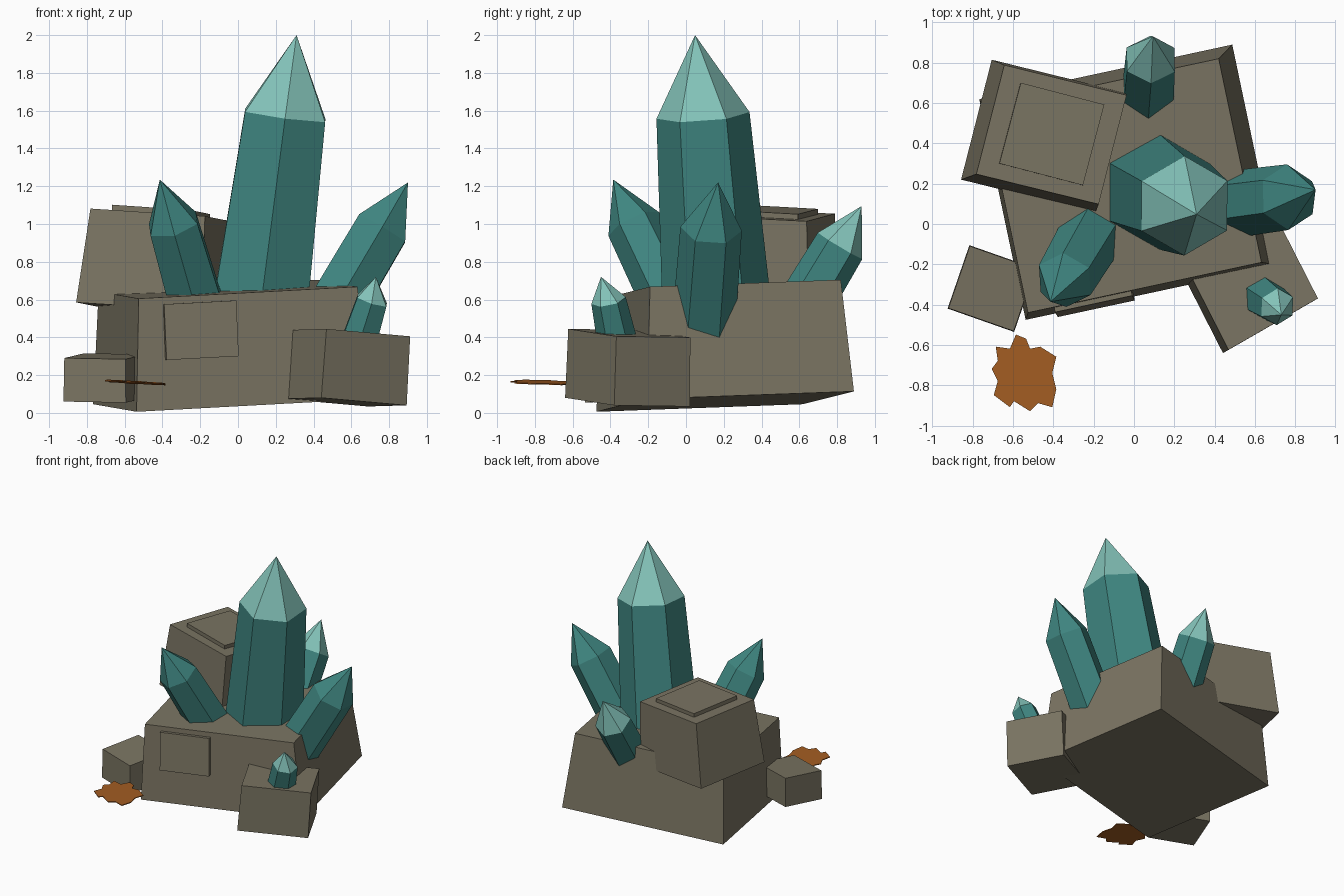
import bpy
import bmesh
from math import sin, cos, radians
from mathutils import Vector

default_cube = bpy.data.objects.get("Cube")
if default_cube:
    bpy.data.objects.remove(default_cube, do_unlink=True)


def make_material(name, red, green, blue):
    material = bpy.data.materials.new(name)
    material.use_nodes = True
    colour = (red, green, blue, 1)
    material.diffuse_color = colour
    shader = next(n for n in material.node_tree.nodes if n.type == "BSDF_PRINCIPLED")
    shader.inputs["Base Color"].default_value = colour
    shader.inputs["Roughness"].default_value = 0.9
    return material


stone = make_material("brown_grey_stone", 0.195, 0.175, 0.123)
teal = make_material("deep_teal_crystal", 0.05, 0.24, 0.22)
pale = make_material("pale_teal_tip", 0.23, 0.55, 0.49)
rust = make_material("rust_orange_leaf", 0.37, 0.11, 0.016)


def finish(name, bm, materials):
    bmesh.ops.recalc_face_normals(bm, faces=bm.faces)
    mesh = bpy.data.meshes.new(name)
    bm.to_mesh(mesh)
    bm.free()
    for material in materials:
        mesh.materials.append(material)
    obj = bpy.data.objects.new(name, mesh)
    bpy.context.collection.objects.link(obj)
    return obj


def make_block(name, base, side, depth, rise, taper=1.0):
    """Tilted block: base centre, half side, half depth and full rise vectors."""
    base, side, depth, rise = map(Vector, (base, side, depth, rise))
    bm = bmesh.new()
    bmesh.ops.create_cube(bm, size=2)
    for vert in bm.verts:
        x, y, z = vert.co
        scale = taper if z > 0 else 1.0
        vert.co = base + (side * x + depth * y) * scale
        if z > 0:
            vert.co += rise
    return finish(name, bm, [stone])


def make_crystal(name, base, shoulder, tip, base_radius, shoulder_radius, tip_material):
    """Six-sided leaning shaft with a pointed end."""
    base, shoulder, tip = map(Vector, (base, shoulder, tip))
    lean = Vector((0, 0, 1)).rotation_difference(shoulder - base)
    bm = bmesh.new()

    def ring(centre, radius):
        angles = [radians(90 + 60 * i) for i in range(6)]
        return [bm.verts.new(centre + lean @ Vector((cos(a) * radius, sin(a) * radius, 0)))
                for a in angles]

    lower = ring(base, base_radius)
    upper = ring(shoulder, shoulder_radius)
    point = bm.verts.new(tip)
    bm.faces.new(lower)
    for i in range(6):
        j = (i + 1) % 6
        bm.faces.new((lower[i], lower[j], upper[j], upper[i]))
        tip_face = bm.faces.new((upper[i], upper[j], point))
        tip_face.material_index = 1
    return finish(name, bm, [teal, tip_material])


# Stones
make_block("main_stone", (-0.025, 0.207, 0.06), (0.627, 0.135, 0.034),
           (-0.115, 0.547, 0.02), (-0.028, -0.017, 0.595), taper=0.923)
make_block("back_stone", (-0.448, 0.435, 0.548), (0.333, -0.082, -0.022),
           (0.076, 0.297, -0.015), (0.039, 0.008, 0.5), taper=0.91)
make_block("right_small_stone", (0.565, -0.31, 0.057), (0.226, 0.13, -0.02),
           (-0.102, 0.2, -0.003), (0.025, 0.01, 0.365), taper=0.98)
make_block("left_small_stone", (-0.705, -0.32, 0.07), (0.165, -0.058, -0.003),
           (0.054, 0.157, 0.013), (0, 0, 0.23), taper=0.98)

# Raised panels on the stones
make_block("back_stone_top_panel", (-0.409, 0.446, 1.03), (0.207, -0.054, -0.014),
           (0.053, 0.2, -0.011), (0.002, 0, 0.047))
make_block("main_stone_front_panel", (-0.193, -0.39, 0.29), (0.191, 0.041, 0.01),
           (-0.006, 0.03, 0), (-0.013, 0.024, 0.295))

# Crystals
make_crystal("main_crystal", (0.104, 0.171, 0.45), (0.25, 0.09, 1.575),
             (0.31, 0.048, 2), 0.293, 0.247, pale)
make_crystal("left_crystal", (-0.199, -0.033, 0.5), (-0.343, -0.277, 1),
             (-0.414, -0.385, 1.235), 0.162, 0.148, teal)
make_crystal("right_crystal", (0.393, 0.085, 0.35), (0.762, 0.133, 0.975),
             (0.9, 0.17, 1.22), 0.17, 0.163, teal)
make_crystal("back_crystal", (0.065, 0.585, 0.5), (0.083, 0.815, 0.884),
             (0.094, 0.93, 1.095), 0.146, 0.137, pale)
make_crystal("small_crystal", (0.635, -0.36, 0.36), (0.71, -0.41, 0.595),
             (0.73, -0.45, 0.72), 0.107, 0.093, pale)

# Ragged leaf, outline in hundredths around its centre
outline = [(-4, 19), (1, 17), (3, 12), (8, 13), (16, 8), (14, 0), (16, -8), (14, -17),
           (7, -15), (3, -19), (-5, -14), (-7, -17), (-15, -11), (-13, -4), (-16, 2),
           (-13, 6), (-14, 13), (-7, 12)]
leaf_centre = Vector((-0.545, -0.738, 0.158))
bm = bmesh.new()
rim = [bm.verts.new(leaf_centre + Vector((x, y, -0.06 * x - 0.03 * y)) / 100)
       for x, y in outline]
face = bm.faces.new(rim)
extruded = bmesh.ops.extrude_face_region(bm, geom=[face], use_keep_orig=True)
top_verts = [g for g in extruded["geom"] if isinstance(g, bmesh.types.BMVert)]
bmesh.ops.translate(bm, verts=top_verts, vec=(0, 0, 0.006))
finish("fallen_leaf", bm, [rust])
